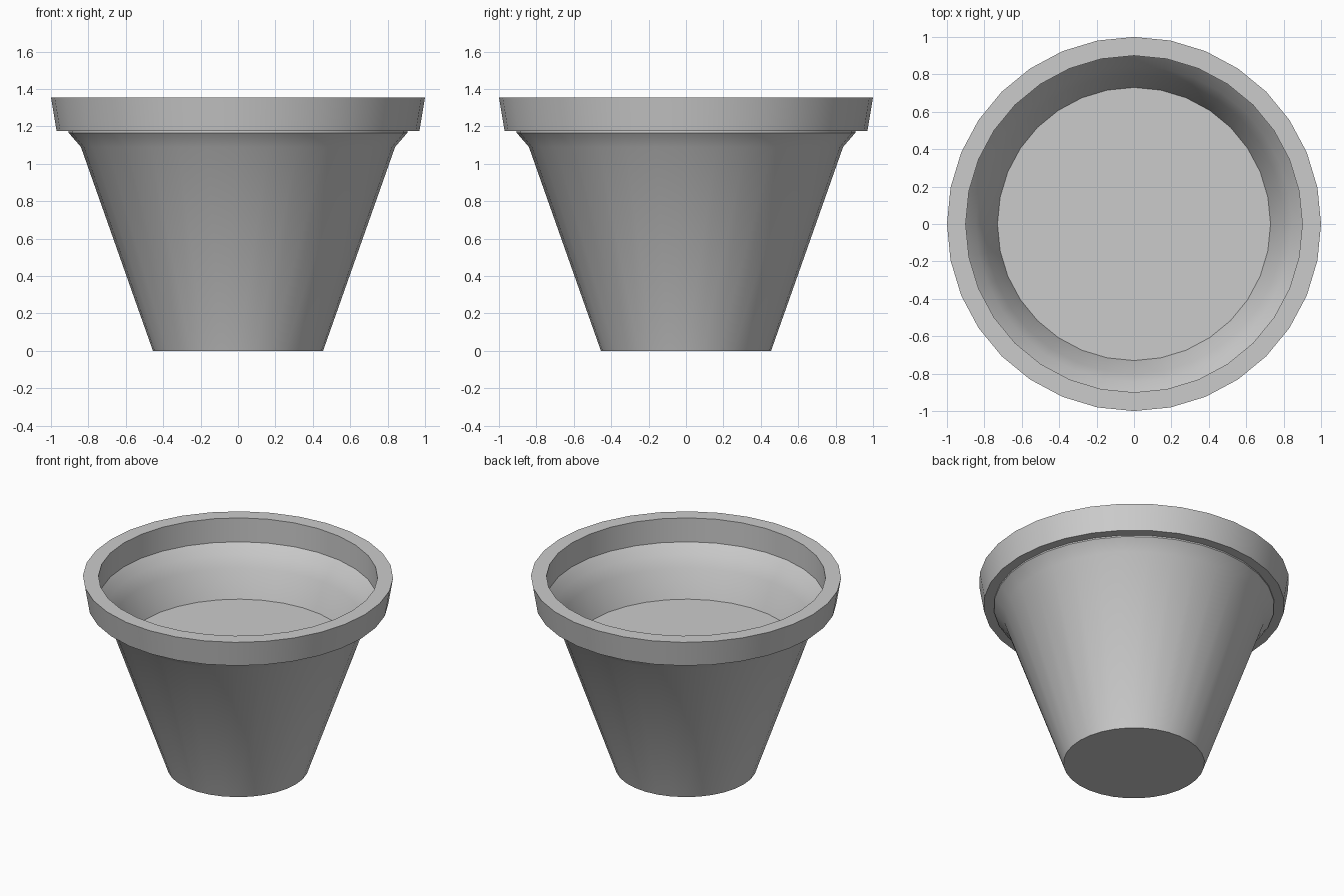
import bpy, bmesh, math

if "Cube" in bpy.data.objects:
    bpy.data.objects.remove(bpy.data.objects["Cube"])

SIDES = 32


def lathe(name, profile):
    """Spin a radius/height profile around z; radius 0 becomes a pole."""
    bm = bmesh.new()
    rings = []
    for r, z in profile:
        if r == 0:
            rings.append([bm.verts.new((0, 0, z))] * SIDES)
        else:
            rings.append([bm.verts.new((r * math.cos(2 * math.pi * i / SIDES),
                                        r * math.sin(2 * math.pi * i / SIDES), z))
                          for i in range(SIDES)])
    for a, b in zip(rings, rings[1:]):
        for i in range(SIDES):
            j = (i + 1) % SIDES
            bm.faces.new(dict.fromkeys((a[i], a[j], b[j], b[i])))
    bmesh.ops.recalc_face_normals(bm, faces=bm.faces)
    mesh = bpy.data.meshes.new(name)
    bm.to_mesh(mesh)
    bm.free()
    obj = bpy.data.objects.new(name, mesh)
    bpy.context.collection.objects.link(obj)
    bpy.context.view_layer.objects.active = obj
    obj.select_set(True)
    bpy.ops.object.shade_smooth_by_angle(angle=math.radians(35))
    obj.select_set(False)
    return obj


# Pot: base, tapered wall, flared shoulder, overhanging rim, inner wall and soil floor
lathe("flower_pot", [
    (0, 0), (0.455, 0),
    (0.84, 1.09), (0.905, 1.165), (0.905, 1.175),
    (0.97, 1.175), (1.0, 1.355),
    (0.90, 1.355), (0.90, 1.185),
    (0.845, 1.12), (0.80, 1.045), (0.73, 0.856),
    (0, 0.856),
])
